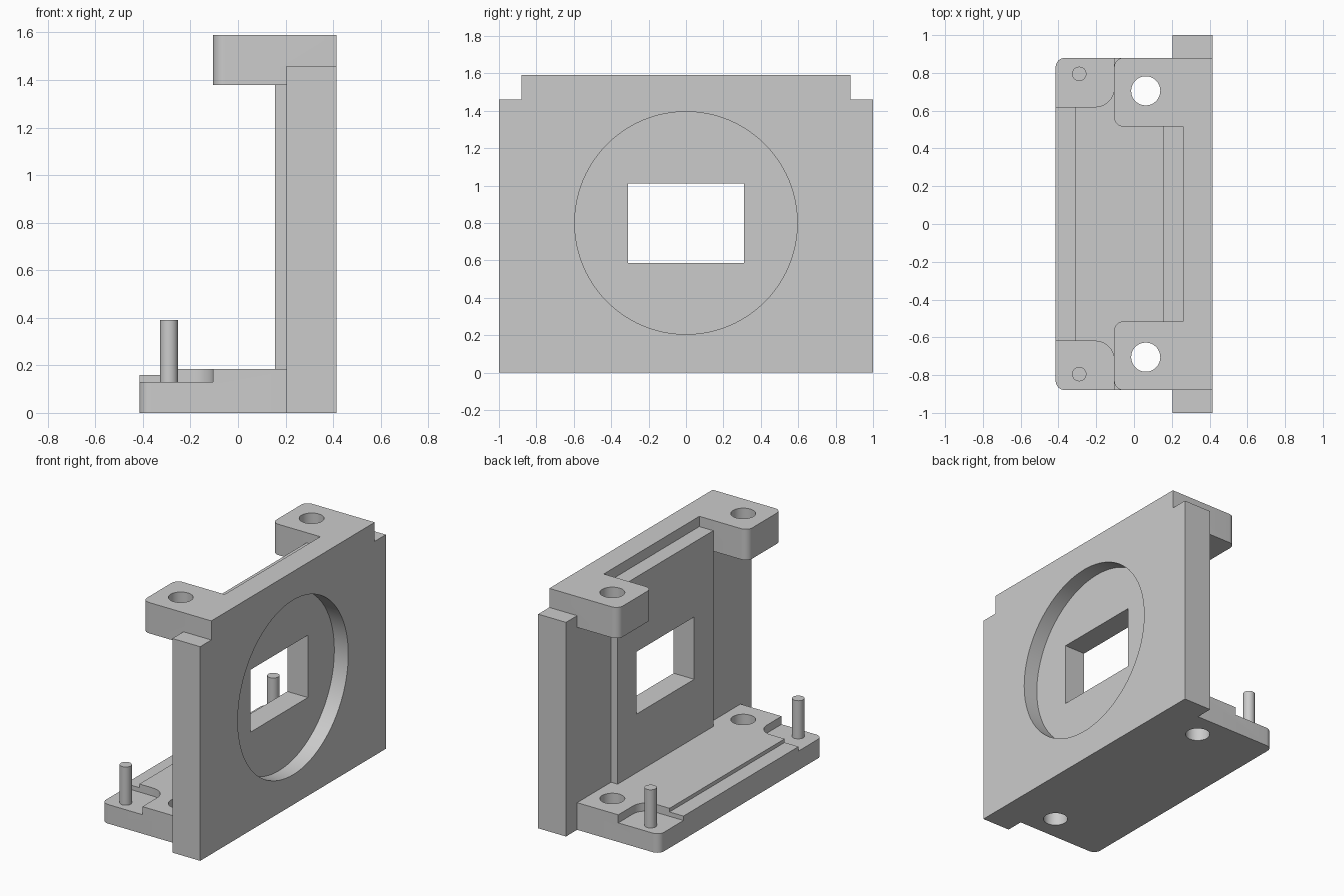
import bpy, bmesh, math
from mathutils import Vector, Matrix

if "Cube" in bpy.data.objects:
    bpy.data.objects.remove(bpy.data.objects["Cube"], do_unlink=True)

grey = bpy.data.materials.new("plain grey")
grey.use_nodes = True
colour = (0.6, 0.6, 0.6, 1)
grey.diffuse_color = colour
grey.node_tree.nodes["Principled BSDF"].inputs["Base Color"].default_value = colour


def finish(bm, name):
    bmesh.ops.recalc_face_normals(bm, faces=bm.faces[:])
    mesh = bpy.data.meshes.new(name)
    bm.to_mesh(mesh)
    bm.free()
    mesh.materials.append(grey)
    ob = bpy.data.objects.new(name, mesh)
    bpy.context.collection.objects.link(ob)
    return ob


def rounded(corners, steps=8):
    """Outline from (x, y, radius) right-angled corners."""
    out = []
    for i, (x, y, r) in enumerate(corners):
        p = Vector((x, y))
        if not r:
            out.append(p)
            continue
        a = (Vector(corners[i - 1][:2]) - p).normalized()
        b = (Vector(corners[(i + 1) % len(corners)][:2]) - p).normalized()
        for k in range(steps + 1):
            t = math.pi / 2 * k / steps
            out.append(p + r * (a * (1 - math.sin(t)) + b * (1 - math.cos(t))))
    return out


def prism(name, corners, z0, z1):
    bm = bmesh.new()
    face = bm.faces.new([bm.verts.new((p.x, p.y, z0)) for p in rounded(corners)])
    top = bmesh.ops.extrude_face_region(bm, geom=[face])["geom"]
    verts = [v for v in top if isinstance(v, bmesh.types.BMVert)]
    bmesh.ops.translate(bm, verts=verts, vec=(0, 0, z1 - z0))
    return finish(bm, name)


def box(name, x0, x1, half_y, z0, z1):
    return prism(name, [(x0, -half_y, 0), (x1, -half_y, 0),
                        (x1, half_y, 0), (x0, half_y, 0)], z0, z1)


def cylinder(name, centre, radius, length, sides, along_x=False):
    bm = bmesh.new()
    m = Matrix.Translation(centre)
    if along_x:
        m = m @ Matrix.Rotation(math.pi / 2, 4, "Y")
    bmesh.ops.create_cone(bm, cap_ends=True, segments=sides, radius1=radius,
                          radius2=radius, depth=length, matrix=m)
    return finish(bm, name)


def combine(target, other, operation):
    """Apply a boolean and drop the helper."""
    mod = target.modifiers.new("join", "BOOLEAN")
    mod.operation, mod.solver, mod.object = operation, "EXACT", other
    bpy.context.view_layer.update()
    graph = bpy.context.evaluated_depsgraph_get()
    mesh = bpy.data.meshes.new_from_object(target.evaluated_get(graph))
    target.modifiers.clear()
    target.data = mesh
    bpy.data.objects.remove(other, do_unlink=True)


def smooth(ob):
    bpy.ops.object.select_all(action="DESELECT")
    ob.select_set(True)
    bpy.context.view_layer.objects.active = ob
    bpy.ops.object.shade_smooth_by_angle(angle=math.radians(30))


# Upright wall, raised inner panel, base and U-shaped top bracket
body = box("mount_body", 0.205, 0.415, 1, 0, 1.46)
base = prism("base", [(-0.415, -0.88, 0.05), (0.3, -0.88, 0),
                      (0.3, 0.88, 0), (-0.415, 0.88, 0.05)], 0, 0.185)
panel = box("inner_panel", 0.155, 0.3, 0.515, 0.1, 1.52)
half = [(0.415, 0.88, 0), (-0.105, 0.88, 0.05), (-0.105, 0.515, 0.05), (0.26, 0.515, 0)]
bracket = prism("top_bracket", half + [(x, -y, r) for x, y, r in reversed(half)], 1.38, 1.59)
for part in (base, panel, bracket):
    combine(body, part, "UNION")

# Window, round recess and front ledge
for cutter in (box("window_cut", 0, 0.6, 0.31, 0.585, 1.01),
               cylinder("recess_cut", (0.41, 0, 0.8), 0.595, 0.2, 96, True),
               box("ledge_cut", -0.5, -0.31, 0.7, 0.16, 0.3)):
    combine(body, cutter, "DIFFERENCE")

# Corner pockets, screw holes and pins on both sides
for side, word in ((1, "back"), (-1, "front")):
    pocket = prism("pocket_cut", [(-0.5, side * 0.62, 0), (-0.105, side * 0.62, 0.1),
                                  (-0.105, side, 0), (-0.5, side, 0)], 0.13, 0.3)
    combine(body, pocket, "DIFFERENCE")
    hole = cylinder("hole_cut", (0.062, side * 0.705, 0.8), 0.077, 2, 48)
    combine(body, hole, "DIFFERENCE")
    pin = cylinder(word + "_pin", (-0.29, side * 0.795, 0.255), 0.038, 0.27, 32)
    smooth(pin)
smooth(body)
